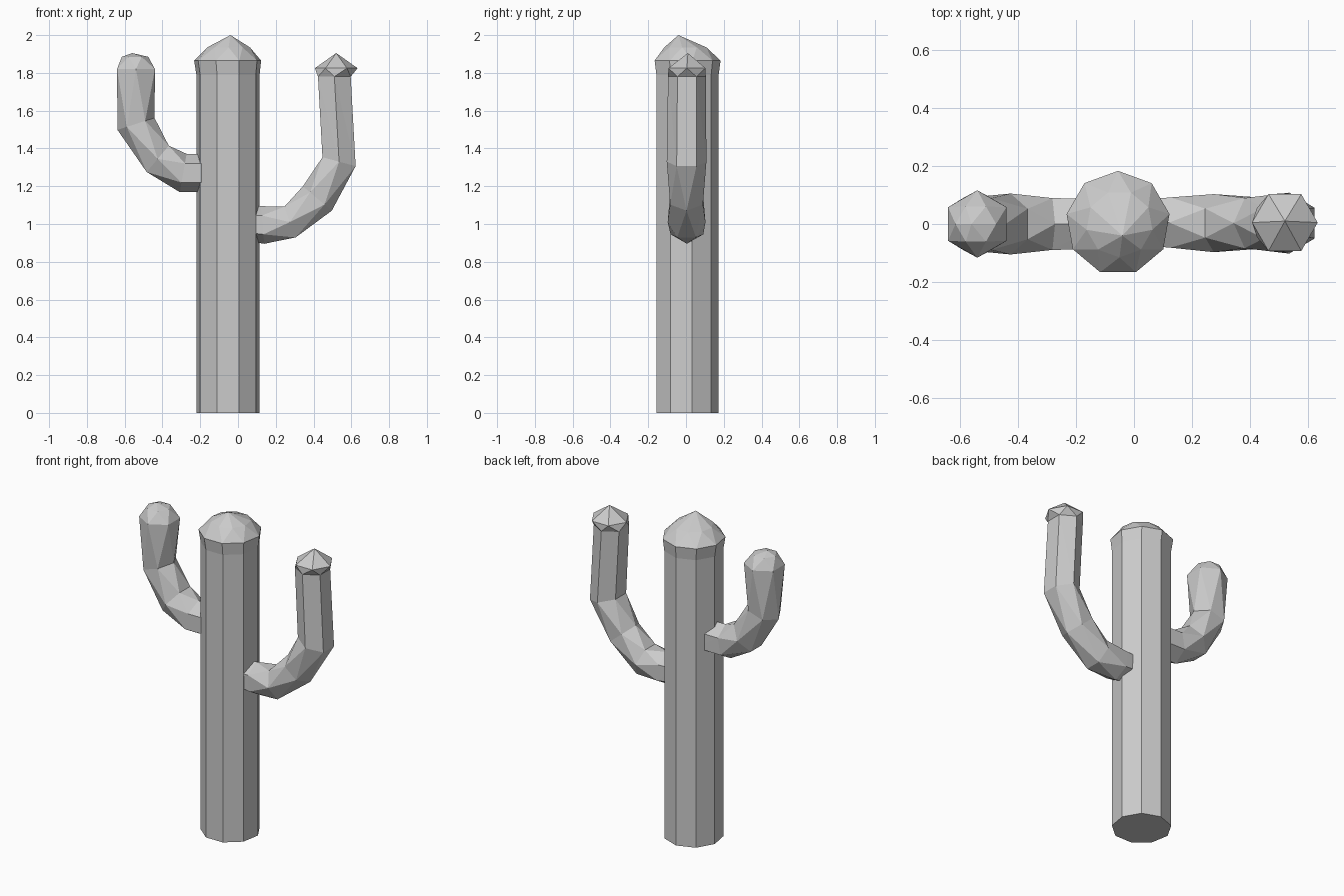
import bpy, bmesh
from math import sin, cos, pi, radians

if "Cube" in bpy.data.objects:
    bpy.data.objects.remove(bpy.data.objects["Cube"])


def tube(name, sides, rings, tip, phase=0.0):
    """Faceted tube. Each ring: x, y, z, radius, lean from vertical (deg), twist (in sides)."""
    bm = bmesh.new()
    loops = []
    for x, y, z, r, lean, twist in rings:
        a = radians(lean)
        loop = []
        for i in range(sides):
            p = 2 * pi * (i + twist + phase) / sides
            loop.append(bm.verts.new((x + r * cos(p) * cos(a),
                                      y + r * sin(p),
                                      z - r * cos(p) * sin(a))))
        loops.append(loop)
    for a, b in zip(loops, loops[1:]):
        for i in range(sides):
            j = (i + 1) % sides
            bm.faces.new((a[i], a[j], b[i]))
            bm.faces.new((a[j], b[j], b[i]))
    # flat base and pointed crown
    bm.faces.new(loops[0][::-1])
    top = bm.verts.new(tip)
    for i in range(sides):
        bm.faces.new((loops[-1][i], loops[-1][(i + 1) % sides], top))
    bmesh.ops.dissolve_limit(bm, angle_limit=radians(0.5), verts=bm.verts, edges=bm.edges)
    mesh = bpy.data.meshes.new(name)
    bm.to_mesh(mesh)
    bm.free()
    obj = bpy.data.objects.new(name, mesh)
    bpy.context.collection.objects.link(obj)
    return obj


# trunk with a slightly bulging faceted crown
tube("trunk", 9, [
    (-0.053, 0.003, 0.01, 0.17, 0, 0),
    (-0.053, 0.003, 1.79, 0.17, 0, 0),
    (-0.055, 0.003, 1.865, 0.18, 0, 0),
    (-0.050, 0.000, 1.935, 0.115, 0, 0.5),
], (-0.04, -0.04, 2.0), phase=0.25)
# thin foot so the trunk reaches the ground
bpy.data.objects["trunk"].data.update()
for v in bpy.data.objects["trunk"].data.vertices:
    if v.co.z < 0.02:
        v.co.z = 0.0

# right arm: lower on the trunk, sweeping out and up
tube("right_arm", 6, [
    (0.03, 0.005, 1.00, 0.09, 80, 0),
    (0.13, 0.005, 0.995, 0.10, 85, 0),
    (0.275, 0.003, 1.01, 0.10, 70, 0.5),
    (0.42, 0.003, 1.135, 0.10, 40, 1),
    (0.535, 0.003, 1.33, 0.105, 15, 1.5),
    (0.51, 0.005, 1.78, 0.10, 0, 1.5),
    (0.52, 0.005, 1.825, 0.113, 0, 2),
], (0.52, 0.01, 1.905))

# left arm: higher and shorter
tube("left_arm", 6, [
    (-0.12, 0.0, 1.27, 0.10, -90, 0),
    (-0.29, 0.0, 1.27, 0.103, -80, 0),
    (-0.425, 0.0, 1.345, 0.105, -50, 0.5),
    (-0.54, 0.0, 1.53, 0.103, -18, 1),
    (-0.54, 0.0, 1.82, 0.116, 0, 1.5),
    (-0.545, 0.0, 1.885, 0.07, 0, 2),
], (-0.56, 0.0, 1.905))
